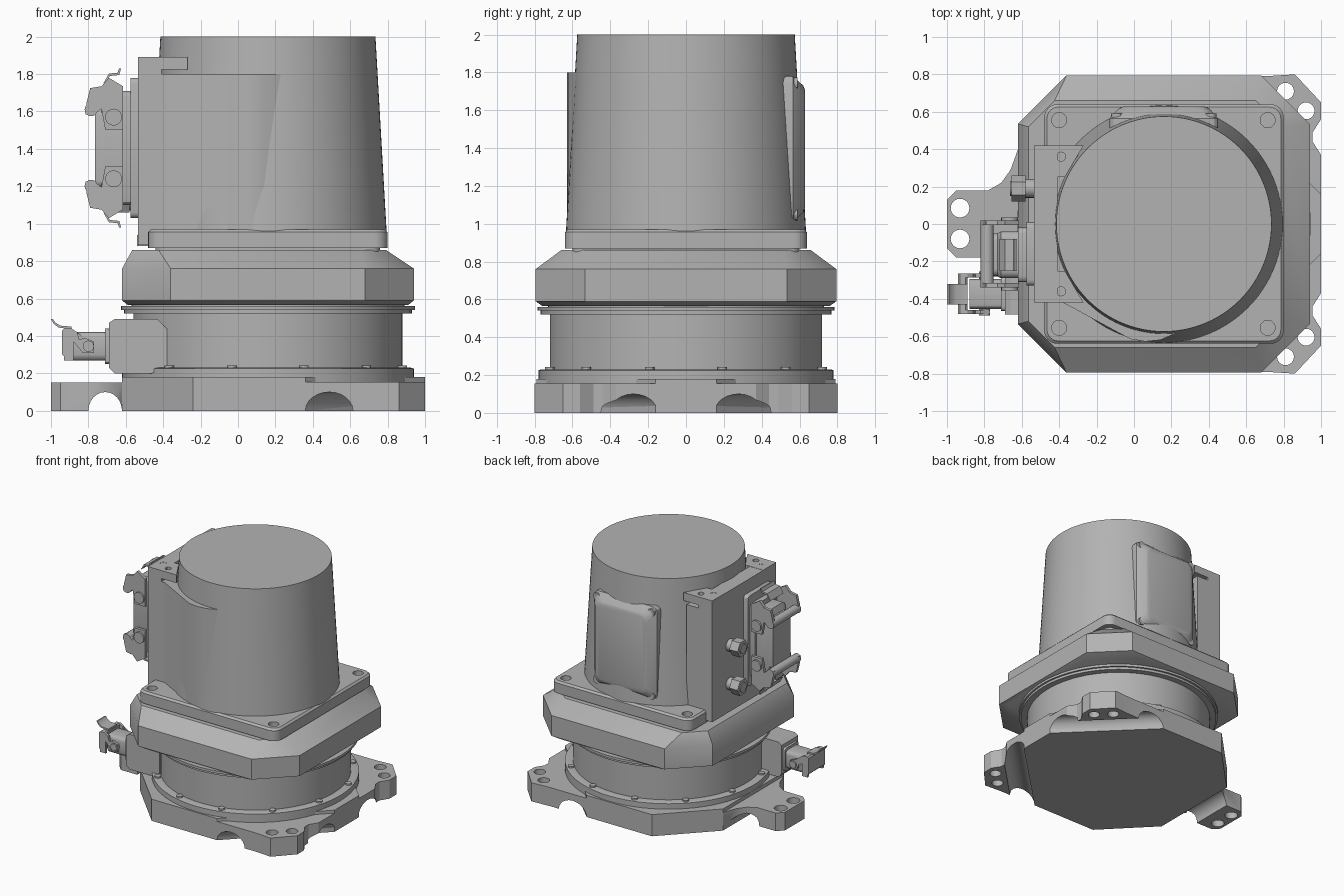
import bpy, bmesh, math
from mathutils import Matrix, Vector

cube = bpy.data.objects.get("Cube")
if cube:
    bpy.data.objects.remove(cube, do_unlink=True)

grey = bpy.data.materials.new("machine grey")
grey.use_nodes = True
grey.diffuse_color = (0.45, 0.45, 0.45, 1)
grey.node_tree.nodes["Principled BSDF"].inputs["Base Color"].default_value = (0.45, 0.45, 0.45, 1)

CX = 0.16          # axis of the motor
made = []


def loft(name, sections, axis="Z"):
    """Skin equal-length outlines; each section is (points, height along axis)."""
    place = {"Z": lambda a, b, h: (a, b, h),
             "Y": lambda a, b, h: (a, h, b),
             "X": lambda a, b, h: (h, a, b)}[axis]
    bm = bmesh.new()
    rings = [[bm.verts.new(place(a, b, h)) for a, b in pts] for pts, h in sections]
    n = len(rings[0])
    for low, high in zip(rings, rings[1:]):
        for i in range(n):
            j = (i + 1) % n
            bm.faces.new((low[i], low[j], high[j], high[i]))
    bm.faces.new(rings[0])
    bm.faces.new(rings[-1])
    bmesh.ops.recalc_face_normals(bm, faces=bm.faces)
    mesh = bpy.data.meshes.new(name)
    bm.to_mesh(mesh)
    bm.free()
    mesh.materials.append(grey)
    obj = bpy.data.objects.new(name, mesh)
    bpy.context.collection.objects.link(obj)
    made.append(obj)
    return obj


def prism(name, pts, lo, hi, axis="Z"):
    return loft(name, [(pts, lo), (pts, hi)], axis)


def circle(a, b, r, n=24, rb=None):
    rb = rb or r
    return [(a + r * math.cos(math.tau * i / n), b + rb * math.sin(math.tau * i / n)) for i in range(n)]


def rect(a0, a1, b0, b1, c=0, steps=1):
    """Rectangle; c trims the corners, straight for one step, round for more."""
    if c == 0:
        return [(a0, b0), (a1, b0), (a1, b1), (a0, b1)]
    pts = []
    for k, (a, b) in enumerate([(a1 - c, b1 - c), (a0 + c, b1 - c), (a0 + c, b0 + c), (a1 - c, b0 + c)]):
        for s in range(steps + 1):
            t = math.pi / 2 * (k + s / steps)
            pts.append((a + c * math.cos(t), b + c * math.sin(t)))
    return pts


def cut(obj, cutter):
    """Subtract the cutter, then remove it."""
    mod = obj.modifiers.new("cut", "BOOLEAN")
    mod.operation = "DIFFERENCE"
    mod.solver = "EXACT"
    mod.object = cutter
    bpy.context.view_layer.update()
    graph = bpy.context.evaluated_depsgraph_get()
    mesh = bpy.data.meshes.new_from_object(obj.evaluated_get(graph))
    obj.modifiers.clear()
    obj.data = mesh
    made.remove(cutter)
    bpy.data.objects.remove(cutter, do_unlink=True)


def drill(obj, x, y, r, lo, hi):
    cut(obj, prism("drill", circle(x, y, r), lo, hi))


# Base plate
half = [(-0.62, 0.40), (-0.24, 0.79), (0.36, 0.79), (1.0, 0.16)]
prism("base_plate", half + [(x, -y) for x, y in reversed(half)], 0, 0.18)

# Side foot with arch and bolt holes
half = [(-0.5, 0.42), (-0.62, 0.40), (-0.66, 0.29), (-0.71, 0.22), (-0.78, 0.18), (-0.95, 0.18), (-1.0, 0.13)]
foot = loft("side_foot", [(half + [(x, -y) for x, y in reversed(half)], z) for z in (0, 0.15)])
cut(foot, prism("arch", circle(-0.71, 0, 0.09, 24, 0.1), -0.6, 0.6, "Y"))
for y in (-0.08, 0.085):
    drill(foot, -0.93, y, 0.05, -0.1, 0.3)

# Two corner feet
for side, name in ((1, "back_corner_foot"), (-1, "front_corner_foot")):
    outline = [(0.3, 0.3), (0.36, 0.79), (0.70, 0.79), (0.86, 0.8), (1.0, 0.65), (1.0, 0.56),
               (0.955, 0.49), (0.955, 0.44), (1.0, 0.37), (1.0, 0.16)]
    foot = prism(name, [(x, side * y) for x, y in outline], 0, 0.155)
    arch = prism("arch", circle(0.79, 0, 0.09, 24, 0.1), -0.9, 0.9, "Y")
    arch.data.transform(Matrix.Translation((CX, 0, 0)) @ Matrix.Rotation(side * math.pi / 4, 4, "Z"))
    cut(foot, arch)
    for x, y in ((0.81, 0.71), (0.92, 0.605)):
        drill(foot, x, side * y, 0.045, -0.1, 0.3)

# Round neck with its two rims
rims = [(0.78, 0.14), (0.78, 0.225), (0.765, 0.23), (0.72, 0.23), (0.72, 0.52), (0.77, 0.52),
        (0.77, 0.54), (0.785, 0.54), (0.785, 0.56), (0.73, 0.56), (0.73, 0.6)]
loft("neck", [(circle(CX, 0, r, 72), z) for r, z in rims])
for i in range(12):
    t = math.tau * (i + 0.5) / 12
    prism("rim_bolt", circle(CX + 0.745 * math.cos(t), 0.745 * math.sin(t), 0.025, 12), 0.22, 0.242)

# Eight sided gear housing
def octagon(x0, x1, y, c):
    return [(x1, y - c), (x1 - c, y), (x0 + c, y), (x0, y - c),
            (x0, c - y), (x0 + c, -y), (x1 - c, -y), (x1, c - y)]

loft("gear_housing", [(octagon(-0.59, 0.91, 0.76, 0.30), 0.565), (octagon(-0.62, 0.94, 0.795, 0.26), 0.59),
                      (octagon(-0.62, 0.94, 0.795, 0.26), 0.76), (octagon(-0.565, 0.79, 0.66, 0.14), 0.86)])

# Motor flange with bolt recesses
prism("flange_spacer", rect(-0.44, 0.76, -0.6, 0.6, 0.06, 5), 0.84, 0.875)
flange = loft("motor_flange", [(rect(-0.48, 0.80, -0.64, 0.64, 0.07, 6), 0.87),
                               (rect(-0.48, 0.80, -0.64, 0.64, 0.07, 6), 0.955),
                               (rect(-0.465, 0.785, -0.625, 0.625, 0.06, 6), 0.97)])
for x in (-0.4, 0.715):
    for y in (-0.555, 0.555):
        drill(flange, x, y, 0.04, 0.92, 1.1)

# Tapered motor body and the fairing that blends into its front
loft("motor_body", [(circle(CX, 0, 0.635, 96), 0.95), (circle(CX, 0, 0.575, 96), 2.0)])
fairing = [(-0.52, -0.41), (-0.38, -0.42), (-0.02, -0.615), (0.06, -0.628), (0.14, -0.62), (0.28, -0.56),
           (0.16, 0), (-0.52, 0)]
prism("front_fairing", fairing, 0.96, 1.8)

# Terminal box with two screw lugs on top
prism("terminal_box", rect(-0.535, -0.30, -0.42, 0.42), 0.885, 1.8)
prism("terminal_box_rim", rect(-0.535, -0.41, -0.42, 0.42), 1.79, 1.89)
for s in (-1, 1):
    lug = prism("screw_lug", [(-0.535, s * 0.42), (-0.27, s * 0.42), (-0.37, s * 0.25), (-0.535, s * 0.25)], 1.825, 1.892)
    for x, y in ((-0.47, 0.31), (-0.39, 0.36)):
        drill(lug, x, s * y, 0.024, 1.86, 2.0)
prism("terminal_box_tab", rect(-0.54, -0.48, -0.3, -0.2), 0.88, 0.94)

# Back cover with screws at its corners, leaning with the motor taper
cover = loft("back_cover", [(rect(-0.13, 0.45, 1.01, 1.78, 0.04, 3), 0.46),
                            (rect(-0.13, 0.45, 1.01, 1.78, 0.04, 3), 0.565),
                            (rect(-0.08, 0.40, 1.06, 1.73, 0.06, 3), 0.62),
                            (rect(-0.06, 0.38, 1.08, 1.71, 0.06, 3), 0.628)], "Y")
for x in (-0.09, 0.41):
    for z in (1.05, 1.74):
        prism("cover_screw", circle(x, z, 0.032, 12), 0.54, 0.59, "Y")

# Cable glands beside the large connector
for z in (1.12, 1.44):
    prism("gland_nut", circle(0.19, z, 0.07, 6), -0.655, -0.58, "X")
    prism("gland_neck", circle(0.19, z, 0.05, 20), -0.6, -0.52, "X")
    prism("gland_core", circle(0.19, z, 0.04, 20), -0.662, -0.6, "X")

# Large connector
prism("connector_base", rect(-0.33, 0.01, 1.03, 1.78, 0.03, 3), -0.575, -0.53, "X")
prism("connector_seat", rect(-0.31, -0.02, 1.1, 1.71, 0.03, 3), -0.62, -0.57, "X")
loft("connector_hood", [(rect(-0.29, -0.04, 1.14, 1.67, 0.04, 4), -0.61),
                        (rect(-0.29, -0.04, 1.14, 1.67, 0.04, 4), -0.71),
                        (rect(-0.28, -0.05, 1.19, 1.62, 0.04, 4), -0.73),
                        (rect(-0.28, -0.05, 1.19, 1.62, 0.04, 4), -0.765)], "X")

# Locking levers, mirrored above and below the connector middle
MID = 1.405
for s in (1, -1):
    lever = [(-0.615, 0.10), (-0.615, 0.33), (-0.69, 0.375), (-0.73, 0.33), (-0.79, 0.32), (-0.81, 0.24),
             (-0.815, 0.18), (-0.78, 0.17), (-0.73, 0.21), (-0.71, 0.10)]
    for y in (-0.34, -0.005):
        prism("lever_plate", [(x, MID + s * z) for x, z in lever], y, y + 0.025, "Y")
    for y in (-0.355, 0.01):
        prism("lever_pivot", circle(-0.665, MID + s * 0.165, 0.045, 20), y, y + 0.025, "Y")
    prism("lever_roller", circle(-0.785, MID + s * 0.205, 0.035, 16), -0.34, 0.02, "Y")
    grip = [(-0.7, 0.36), (-0.685, 0.385), (-0.635, 0.39), (-0.625, 0.425),
            (-0.635, 0.425), (-0.645, 0.402), (-0.69, 0.398), (-0.72, 0.345)]
    prism("lever_grip", [(x, MID + s * z) for x, z in grip], -0.25, -0.08, "Y")

# Small plug on the neck
block = [(-0.69, 0.23), (-0.66, 0.20), (-0.46, 0.20), (-0.38, 0.24), (-0.38, 0.44), (-0.43, 0.49), (-0.66, 0.49), (-0.69, 0.47)]
prism("plug_block", block, -0.485, -0.27, "Y")
prism("plug_collar", rect(-0.465, -0.285, 0.25, 0.44, 0.02, 3), -0.71, -0.68, "X")
prism("plug_body", rect(-0.455, -0.295, 0.27, 0.42, 0.03, 3), -0.88, -0.69, "X")
arm = [(-0.77, 0.31), (-0.77, 0.37), (-0.82, 0.39), (-0.86, 0.36), (-0.88, 0.37), (-0.88, 0.27),
       (-0.93, 0.27), (-0.93, 0.44), (-0.89, 0.44), (-0.86, 0.42), (-0.83, 0.31)]
for y in (-0.48, -0.285):
    prism("plug_latch_plate", arm, y, y + 0.02, "Y")
prism("plug_latch_pivot", circle(-0.80, 0.345, 0.03, 16), -0.49, -0.255, "Y")
prism("plug_latch_bar", rect(-0.94, -0.89, 0.29, 0.44, 0.01), -0.48, -0.265, "Y")
curl = [(-0.89, 0.435), (-0.96, 0.445), (-0.985, 0.465), (-1.0, 0.49), (-0.99, 0.49), (-0.975, 0.47), (-0.95, 0.455), (-0.89, 0.45)]
prism("plug_latch_grip", curl, -0.43, -0.32, "Y")

# Smooth round walls, keep edges sharp
bpy.ops.object.select_all(action="DESELECT")
for obj in made:
    obj.select_set(True)
bpy.context.view_layer.objects.active = made[0]
bpy.ops.object.shade_smooth_by_angle(angle=math.radians(30))
